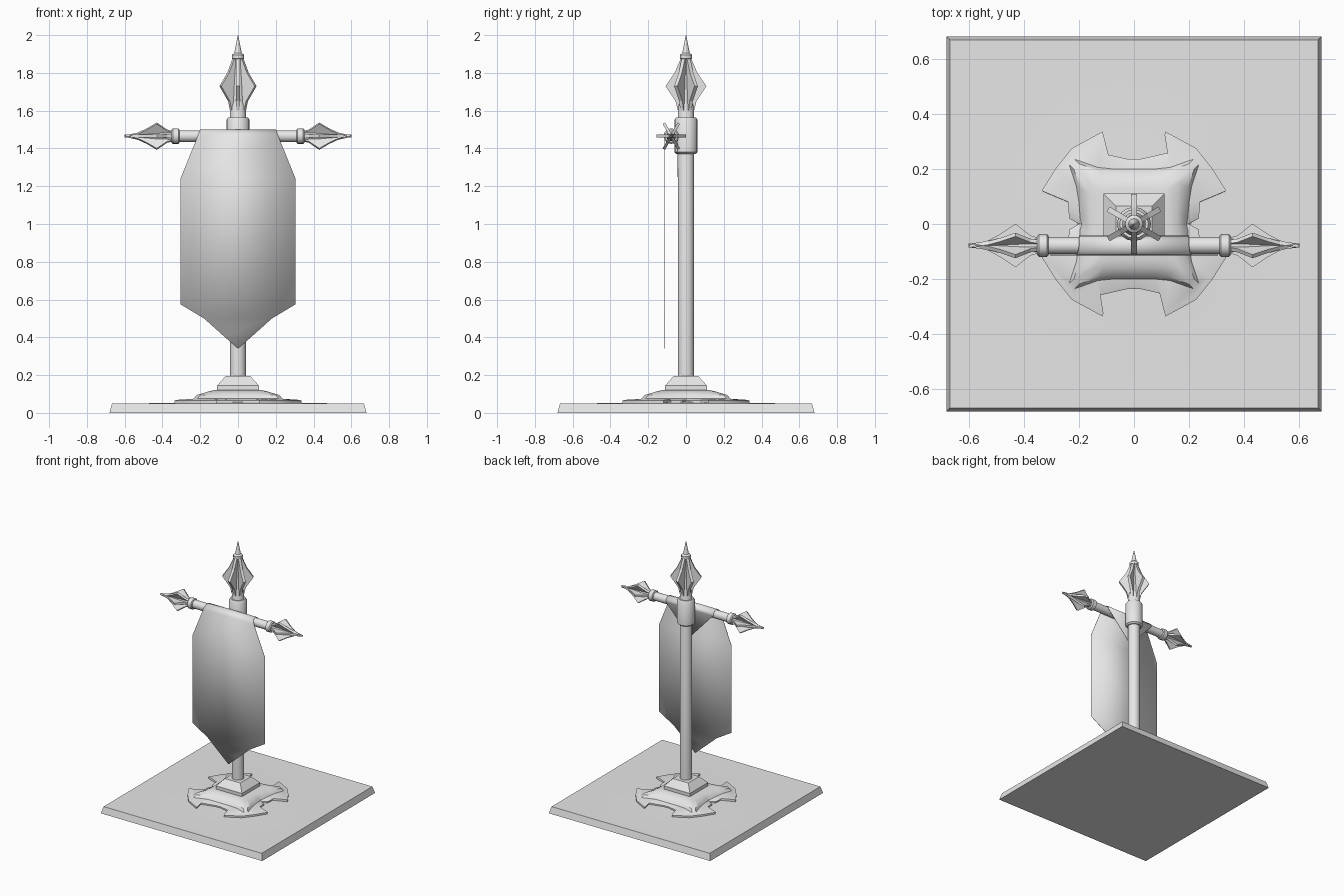
import bpy, bmesh, math
from mathutils import Matrix

cube = bpy.data.objects.get("Cube")
if cube:
    bpy.data.objects.remove(cube, do_unlink=True)

grey = bpy.data.materials.new("plain grey")
grey.use_nodes = True
grey.diffuse_color = (0.8, 0.8, 0.8, 1)
grey.node_tree.nodes["Principled BSDF"].inputs["Base Color"].default_value = (0.8, 0.8, 0.8, 1)


def finish(name, bm, matrix=None, smooth=None):
    """Turn a bmesh into a named object with the shared material."""
    bmesh.ops.recalc_face_normals(bm, faces=bm.faces)
    if matrix:
        bm.transform(matrix)
    mesh = bpy.data.meshes.new(name)
    bm.to_mesh(mesh)
    bm.free()
    mesh.materials.append(grey)
    obj = bpy.data.objects.new(name, mesh)
    bpy.context.collection.objects.link(obj)
    if smooth:
        bpy.ops.object.select_all(action='DESELECT')
        obj.select_set(True)
        bpy.context.view_layer.objects.active = obj
        bpy.ops.object.shade_smooth_by_angle(angle=math.radians(smooth))
    return obj


def loft(bm, rings, cap_start=True, cap_end=True):
    """Skin closed rings that share one point count."""
    rows = [[bm.verts.new(p) for p in ring] for ring in rings]
    n = len(rows[0])
    for a, b in zip(rows, rows[1:]):
        for i in range(n):
            j = (i + 1) % n
            bm.faces.new((a[i], a[j], b[j], b[i]))
    if cap_start:
        bm.faces.new(rows[0][::-1])
    if cap_end:
        bm.faces.new(rows[-1])


def lathe(name, profile, sides=16, matrix=None, turn=0.0, smooth=35):
    bm = bmesh.new()
    angles = [turn + math.tau * i / sides for i in range(sides)]
    loft(bm, [[(r * math.cos(a), r * math.sin(a), z) for a in angles]
              for r, z in profile])
    return finish(name, bm, matrix, smooth)


def fins(name, outline, thickness, matrix=None):
    """Six flat blades around the z axis, one of them along y."""
    bm = bmesh.new()
    for k in range(6):
        turn = Matrix.Rotation(math.radians(90 + 60 * k), 4, 'Z')
        loft(bm, [[turn @ Matrix.Translation((r, side, z)) @ Matrix().translation
                   for r, z in outline]
                  for side in (-thickness / 2, thickness / 2)])
    return finish(name, bm, matrix)


# Ground slab: bevelled sides and a gentle swell in the middle
bm = bmesh.new()
bmesh.ops.create_grid(bm, x_segments=20, y_segments=20, size=0.667)
rim = [e for e in bm.edges if e.is_boundary]
for v in bm.verts:
    v.co.z = 0.05 + 0.012 * math.exp(-(v.co.xy.length / 0.3) ** 2)
skirt = bmesh.ops.extrude_edge_only(bm, edges=rim)["geom"]
for v in [g for g in skirt if isinstance(g, bmesh.types.BMVert)]:
    v.co = (v.co.x * 1.02, v.co.y * 1.02, 0)
bmesh.ops.holes_fill(bm, edges=[e for e in bm.edges if e.is_boundary], sides=0)
finish("ground_slab", bm, smooth=30)

# Mound with four clawed feet: one quadrant mirrored around
foot = [(0.20, 0.0), (0.235, 0.02), (0.24, 0.08), (0.335, 0.12), (0.285, 0.2),
        (0.225, 0.275), (0.115, 0.335), (0.13, 0.26), (0.02, 0.235)]
dome = [(0.19, 0.0), (0.195, 0.02), (0.2, 0.08), (0.21, 0.14), (0.235, 0.215),
        (0.215, 0.235), (0.13, 0.205), (0.08, 0.2), (0.02, 0.2)]
crown = [(0.16, 0.0), (0.16, 0.03), (0.16, 0.07), (0.16, 0.11), (0.16, 0.15),
         (0.15, 0.16), (0.11, 0.16), (0.07, 0.16), (0.02, 0.16)]


def all_round(quad):
    top = quad + [(-x, y) for x, y in reversed(quad[1:])]
    return top + [(-x, -y) for x, y in top[:1]] + [(x, -y) for x, y in reversed(top[1:])]


bm = bmesh.new()
levels = [(foot, 1.0, 0.045), (foot, 1.0, 0.066), (foot, 0.965, 0.069),
          (dome, 1.0, 0.075), (dome, 0.93, 0.095), (crown, 1.0, 0.112), (crown, 0.8, 0.12)]
loft(bm, [[(x * s, y * s, z) for x, y in all_round(quad)] for quad, s, z in levels])
finish("clawed_mound", bm, smooth=35)

# Square plinth under the pole
diag = math.sqrt(2)
lathe("plinth", [(r * diag, z) for r, z in
                 ((0.11, 0.11), (0.11, 0.145), (0.065, 0.195))],
      sides=4, turn=math.pi / 4, smooth=None)

# Pole and collar
lathe("pole", [(0.043, 0.18), (0.043, 1.62), (0.03, 1.66)])
lathe("collar", [(0.05, 1.37), (0.062, 1.38), (0.062, 1.55), (0.052, 1.565)])

# Top finial: core, ring and spike, with six blades
lathe("top_finial_core", [(0.036, 1.6), (0.034, 1.7), (0.022, 1.87), (0.033, 1.875),
                          (0.033, 1.895), (0.02, 1.905), (0.001, 2.0)], sides=12)
fins("top_finial_blades", [(0.0, 1.6), (0.043, 1.6), (0.055, 1.65), (0.108, 1.73),
                           (0.06, 1.8), (0.026, 1.88), (0.0, 1.88)], 0.02)

# Crossbar
bar_y, bar_z = -0.078, 1.465
along_x = Matrix.Translation((0, bar_y, bar_z)) @ Matrix.Rotation(math.pi / 2, 4, 'Y')
lathe("crossbar", [(0.031, -0.34), (0.031, 0.34)], matrix=along_x)

# Bar ends: ring, core and blades on both sides
for side, flip in (("left", 0), ("right", math.pi)):
    place = Matrix.Translation((0, bar_y, bar_z)) @ Matrix.Rotation(flip, 4, 'Z') \
        @ Matrix.Rotation(math.pi / 2, 4, 'Y')
    lathe(side + "_bar_ring", [(0.034, 0.31), (0.041, 0.315), (0.041, 0.345), (0.034, 0.352)],
          matrix=place)
    lathe(side + "_bar_finial_core", [(0.026, 0.34), (0.024, 0.42), (0.016, 0.5),
                                      (0.001, 0.6)], sides=12, matrix=place)
    fins(side + "_bar_finial_blades", [(0.0, 0.345), (0.028, 0.345), (0.036, 0.375),
                                       (0.079, 0.43), (0.042, 0.485), (0.018, 0.53),
                                       (0.0, 0.6)], 0.015, matrix=place)

# Banner cloth: pointed front, wrapped over the bar, short triangular flap behind
wrap = 0.035
rows = [(bar_y - wrap, z, w) for z, w in
        ((0.34, 0.001), (0.415, 0.085), (0.5, 0.18), (0.575, 0.305), (1.24, 0.305))]
for k in range(9):
    a = math.pi * (1 - k / 8)
    z = bar_z + wrap * math.sin(a)
    width = 0.2 + 0.385 * (bar_z + wrap - z) if k < 4 else 0.2
    rows.append((bar_y + wrap * math.cos(a), z, width))
rows.append((bar_y + wrap, 1.25, 0.001))
bm = bmesh.new()
pairs = [[bm.verts.new((s * w, y, z)) for s in (-1, 1)] for y, z, w in rows]
for a, b in zip(pairs, pairs[1:]):
    bm.faces.new((a[0], a[1], b[1], b[0]))
banner = finish("banner_cloth", bm, smooth=40)
thick = banner.modifiers.new("thickness", 'SOLIDIFY')
thick.thickness = 0.003
thick.offset = 0
